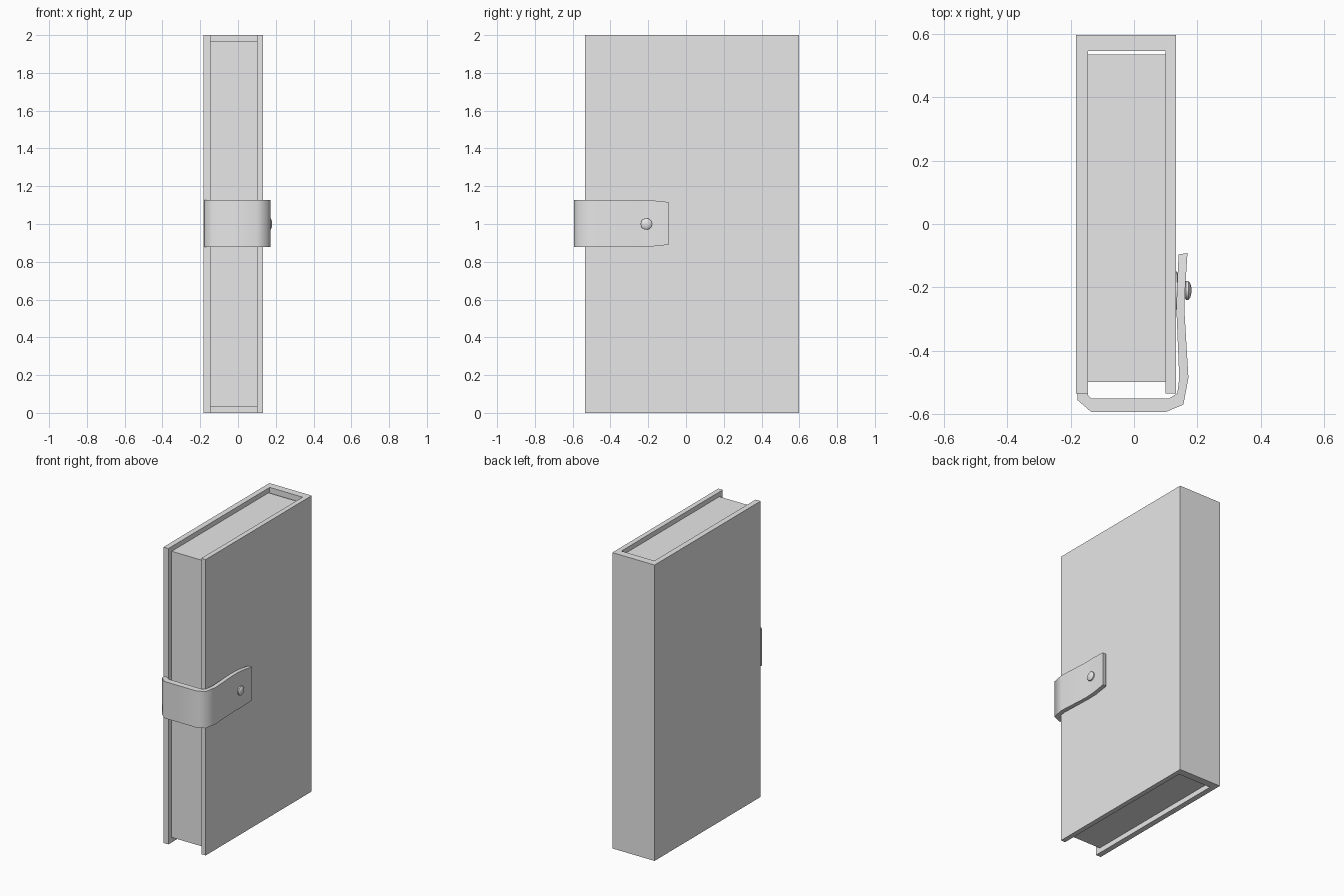
import bpy, bmesh
from math import radians, pi
from mathutils import Matrix

cube = bpy.data.objects.get("Cube")
if cube:
    bpy.data.objects.remove(cube, do_unlink=True)

grey = bpy.data.materials.new("plain_grey")
grey.use_nodes = True
grey.diffuse_color = (0.8, 0.8, 0.8, 1)
grey.node_tree.nodes["Principled BSDF"].inputs["Base Color"].default_value = (0.8, 0.8, 0.8, 1)


def finish(name, bm, smooth=None):
    bmesh.ops.recalc_face_normals(bm, faces=bm.faces)
    mesh = bpy.data.meshes.new(name)
    bm.to_mesh(mesh)
    bm.free()
    mesh.materials.append(grey)
    obj = bpy.data.objects.new(name, mesh)
    bpy.context.collection.objects.link(obj)
    if smooth:
        bpy.ops.object.select_all(action="DESELECT")
        obj.select_set(True)
        bpy.context.view_layer.objects.active = obj
        bpy.ops.object.shade_smooth_by_angle(angle=radians(smooth))
    return obj


def prism(name, outline, z0, z1):
    """Extrude an x/y outline upwards."""
    bm = bmesh.new()
    face = bm.faces.new([bm.verts.new((x, y, z0)) for x, y in outline])
    top = bmesh.ops.extrude_face_region(bm, geom=[face])["geom"]
    verts = [v for v in top if isinstance(v, bmesh.types.BMVert)]
    bmesh.ops.translate(bm, vec=(0, 0, z1 - z0), verts=verts)
    return finish(name, bm)


def turned(name, rings, y, z, sides=24):
    """Solid of revolution about the x axis from (x, radius) rings."""
    bm = bmesh.new()
    loops = []
    for x, r in rings:
        place = Matrix.Translation((x, y, z)) @ Matrix.Rotation(pi / 2, 4, "Y")
        loops.append(bmesh.ops.create_circle(bm, segments=sides, radius=r, matrix=place)["verts"])
    for a, b in zip(loops, loops[1:]):
        for i in range(sides):
            j = (i + 1) % sides
            bm.faces.new((a[i], a[j], b[j], b[i]))
    bm.faces.new(loops[0])
    bm.faces.new(loops[-1])
    return finish(name, bm, 40)


# Cover: two boards joined by the spine
L, R, l, r = -0.183, 0.133, -0.146, 0.1
FRONT, BACK, spine = -0.535, 0.597, 0.547
prism("cover", [(L, FRONT), (l, FRONT), (l, spine), (r, spine),
                (r, FRONT), (R, FRONT), (R, BACK), (L, BACK)], 0, 2)

# Page block, set in from the cover edges
prism("page_block", [(l, -0.5), (r, -0.5), (r, 0.535), (l, 0.535)], 0.034, 1.968)

# Strap: outer and inner paths with a tapered tip
outer = [(-0.178, -0.535), (-0.178, -0.557), (-0.135, -0.594), (0.1, -0.594),
         (0.156, -0.571), (0.172, -0.486), (0.159, -0.268), (0.162, -0.2), (0.169, -0.092)]
inner = [(-0.147, -0.535), (-0.145, -0.541), (-0.134, -0.552), (0.11, -0.552),
         (0.137, -0.535), (0.143, -0.486), (0.134, -0.268), (0.136, -0.2), (0.141, -0.096)]
bm = bmesh.new()
sections = []
for i, (o, n) in enumerate(zip(outer, inner)):
    half = 0.113 if i == len(outer) - 1 else 0.124
    sections.append([bm.verts.new((*p, 1.003 + s * half))
                     for p, s in ((o, -1), (o, 1), (n, 1), (n, -1))])
for a, b in zip(sections, sections[1:]):
    for i in range(4):
        j = (i + 1) % 4
        bm.faces.new((a[i], a[j], b[j], b[i]))
bm.faces.new(sections[0])
bm.faces.new(sections[-1])
finish("strap", bm, 60)

# Snap fastener: domed stud through the strap and base disc on the cover
turned("snap_stud", [(0.134, 0.012), (0.16, 0.012), (0.16, 0.022), (0.164, 0.03),
                     (0.172, 0.03), (0.178, 0.022), (0.181, 0.01)], -0.21, 1.0)
turned("snap_base", [(0.131, 0.06), (0.136, 0.06), (0.138, 0.052)], -0.21, 1.0)
